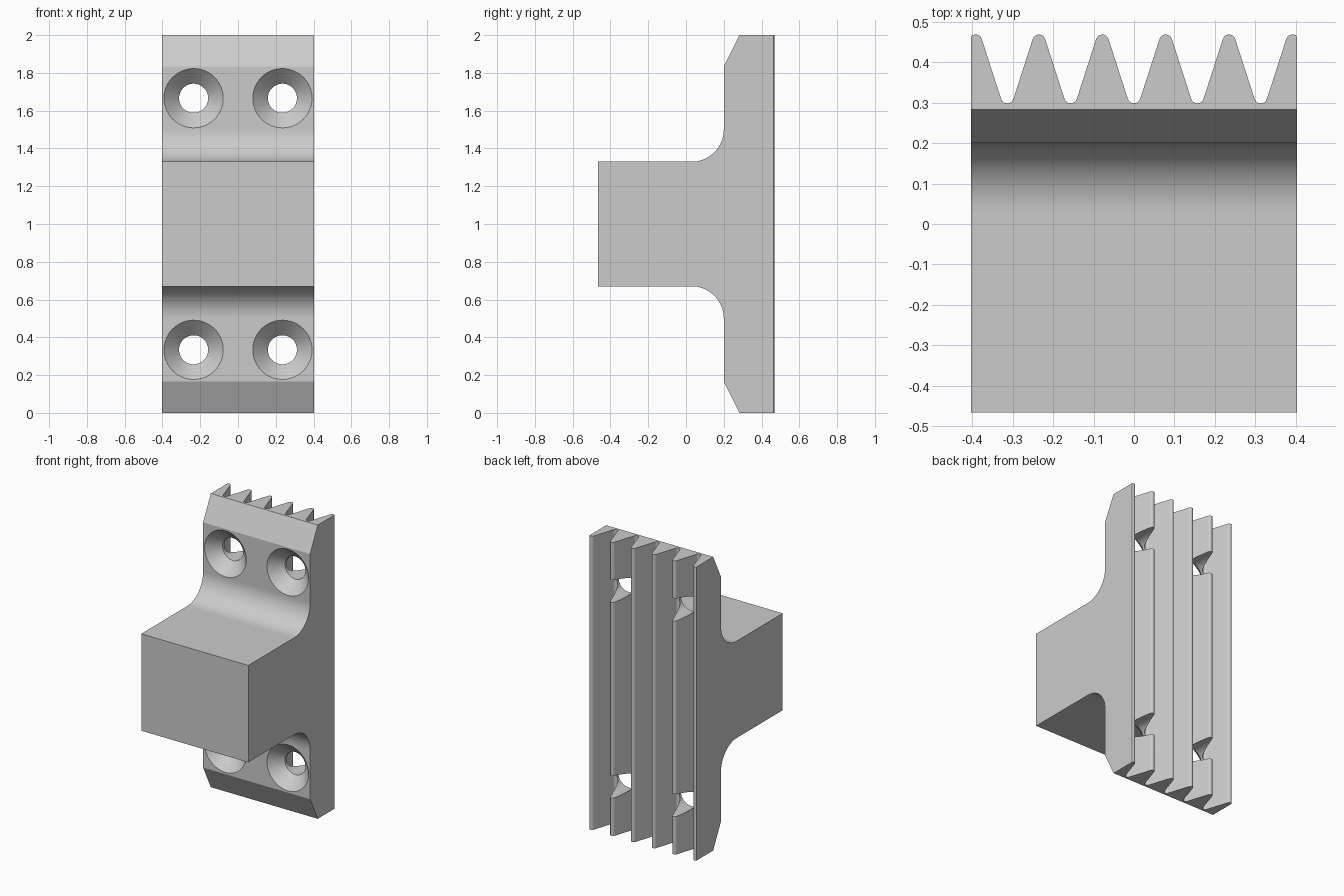
import bpy
import bmesh
from math import sin, cos, radians, tau
from mathutils import Vector

cube = bpy.data.objects.get("Cube")
if cube:
    bpy.data.objects.remove(cube, do_unlink=True)

HALF_WIDTH = 0.403
PITCH = 0.1565
MID_Z = 1.0

grey = bpy.data.materials.new("plain grey")
grey.use_nodes = True
grey.diffuse_color = (0.6, 0.6, 0.6, 1)
grey.node_tree.nodes["Principled BSDF"].inputs["Base Color"].default_value = (0.6, 0.6, 0.6, 1)


def finish(name, bm):
    bmesh.ops.recalc_face_normals(bm, faces=bm.faces[:])
    mesh = bpy.data.meshes.new(name)
    bm.to_mesh(mesh)
    bm.free()
    mesh.materials.append(grey)
    obj = bpy.data.objects.new(name, mesh)
    bpy.context.collection.objects.link(obj)
    return obj


def prism(name, points, offset):
    """Extrude a closed outline along an offset."""
    bm = bmesh.new()
    face = bm.faces.new([bm.verts.new(p) for p in points])
    new = bmesh.ops.extrude_face_region(bm, geom=[face])["geom"]
    bmesh.ops.translate(bm, vec=Vector(offset),
                        verts=[v for v in new if isinstance(v, bmesh.types.BMVert)])
    return finish(name, bm)


def arc(cx, cy, r, start, end, steps):
    for i in range(steps + 1):
        a = radians(start + (end - start) * i / steps)
        yield cx + r * cos(a), cy + r * sin(a)


def combine(target, other, operation):
    mod = target.modifiers.new(operation.title(), "BOOLEAN")
    mod.operation = operation
    mod.solver = "EXACT"
    mod.object = other
    bpy.context.view_layer.objects.active = target
    bpy.ops.object.modifier_apply(modifier=mod.name)
    bpy.data.objects.remove(other, do_unlink=True)


# Side outline: block, fillet and chamfered plate, mirrored about mid height
half = [(-0.465, 0.33), *arc(0.03, 0.5, 0.17, -90, 0, 20),
        (0.2, 0.835), (0.283, 1.0), (0.6, 1.0)]
side = half + [(y, -z) for y, z in reversed(half)]
bracket = prism("toothed_bracket", [(-HALF_WIDTH, y, MID_Z + z) for y, z in side],
                (2 * HALF_WIDTH, 0, 0))

# Plan outline: rounded ridges running the full height of the back
R = 0.016
teeth = []
for i in range(-6, 7):
    x = i * PITCH / 2
    if i % 2:
        teeth += arc(x, 0.468 - R, R, 162, 18, 8)
    else:
        teeth += arc(x, 0.298 + R, R, 198, 342, 8)
plan = [(-0.6, -0.6), (-0.6, 0.3), *teeth, (0.6, 0.3), (0.6, -0.6)]
ridges = prism("ridge_former", [(x, y, -0.1) for x, y in plan], (0, 0, 2.2))
combine(bracket, ridges, "INTERSECT")


# Countersunk screw holes
def screw_cutter(x, z, sides=48):
    bm = bmesh.new()
    rings = []
    for y, r in ((0.15, 0.207), (0.28, 0.077), (0.6, 0.077)):
        rings.append([bm.verts.new((x + r * cos(tau * i / sides), y,
                                    z + r * sin(tau * i / sides))) for i in range(sides)])
    for a, b in zip(rings, rings[1:]):
        for i in range(sides):
            j = (i + 1) % sides
            bm.faces.new((a[i], a[j], b[j], b[i]))
    bm.faces.new(rings[0])
    bm.faces.new(rings[-1])
    cutter = finish("screw_hole_cutter", bm)
    cutter.hide_render = True
    return cutter


for x in (-0.235, 0.235):
    for z in (-0.666, 0.666):
        combine(bracket, screw_cutter(x, MID_Z + z), "DIFFERENCE")

# Smooth the curved strips, keep the broad faces flat
bpy.ops.object.select_all(action="DESELECT")
bracket.select_set(True)
bpy.context.view_layer.objects.active = bracket
bpy.ops.object.shade_smooth_by_angle(angle=radians(25))
for poly in bracket.data.polygons:
    if poly.area > 0.03:
        poly.use_smooth = False
